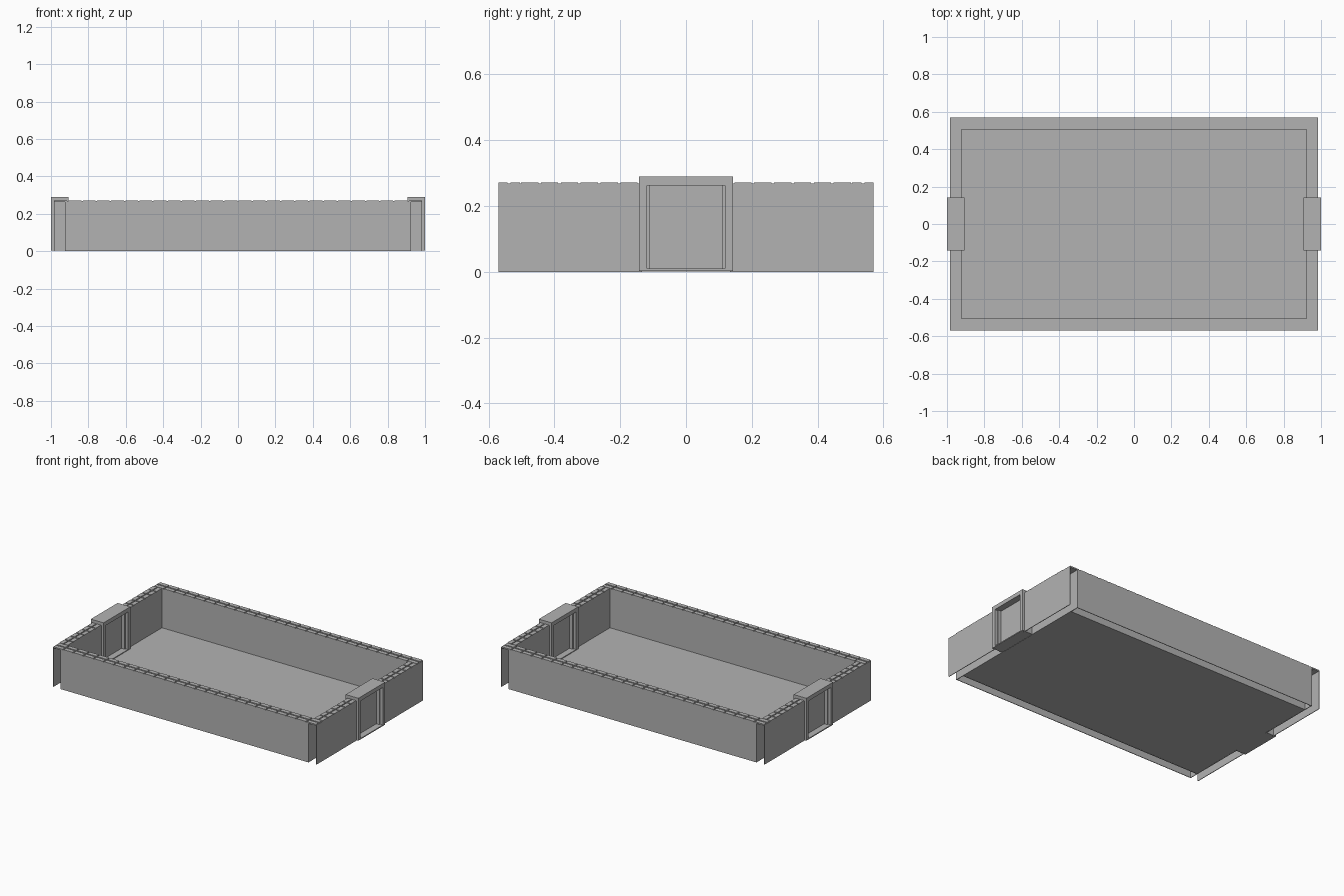
import bpy
import bmesh

cube = bpy.data.objects.get("Cube")
if cube:
    bpy.data.objects.remove(cube, do_unlink=True)

grey = bpy.data.materials.new("plain grey")
grey.use_nodes = True
colour = (0.45, 0.45, 0.45, 1)
grey.diffuse_color = colour
grey.node_tree.nodes["Principled BSDF"].inputs["Base Color"].default_value = colour

# Main dimensions
OUT_X, IN_X = 0.985, 0.922
OUT_Y, IN_Y = 0.57, 0.505
SHEET = 0.004
RIM_LOW, RIM_MID, RIM_TOP = 0.263, 0.268, 0.272
DOOR_Y = 0.143


def boxes(name, spans):
    """One object made of boxes, each given as its x, y and z range."""
    bm = bmesh.new()
    for xs, ys, zs in spans:
        verts = bmesh.ops.create_cube(bm, size=1)["verts"]
        for v in verts:
            for axis, (a, b) in enumerate((xs, ys, zs)):
                v.co[axis] = (a + b) / 2 + v.co[axis] * (b - a)
    mesh = bpy.data.meshes.new(name)
    bm.to_mesh(mesh)
    bm.free()
    mesh.materials.append(grey)
    obj = bpy.data.objects.new(name, mesh)
    bpy.context.collection.objects.link(obj)
    return obj


def flip(span, s):
    """Mirror a range when s is negative."""
    return tuple(sorted((span[0] * s, span[1] * s)))


def tiles(start, end, count, gap=0.008):
    """Even ranges with gaps between them."""
    step = (end - start) / count
    return [(start + i * step + gap / 2, start + (i + 1) * step - gap / 2)
            for i in range(count)]


# Floor
boxes("floor", [((-IN_X, IN_X), (-IN_Y, IN_Y), (0.001, 0.005))])

wall_z = (0, RIM_LOW)
rim_z = (RIM_LOW, RIM_MID)
tile_z = (RIM_MID, RIM_TOP)

# Long hollow walls, open underneath, with a tiled rim
for s, side in ((-1, "front"), (1, "back")):
    boxes(side + "_wall", [
        ((-IN_X, IN_X), flip((OUT_Y - SHEET, OUT_Y), s), wall_z),
        ((-IN_X, IN_X), flip((IN_Y, IN_Y + SHEET), s), wall_z)])
    boxes(side + "_rim", [((-OUT_X, OUT_X), flip((IN_Y, OUT_Y), s), rim_z)])
    rows = [(IN_Y, IN_Y + 0.028), (OUT_Y - 0.028, OUT_Y)]
    boxes(side + "_rim_tiles", [
        (xs, flip(row, s), tile_z)
        for row in rows for xs in tiles(-OUT_X, OUT_X, 26)])

for s, side in ((-1, "right"), (1, "left")):
    # Short hollow walls, split by the doorway and open at their ends
    walls, rims, caps = [], [], []
    for t in (-1, 1):
        ys = flip((DOOR_Y - 0.01, OUT_Y), t)
        walls += [(flip((OUT_X - SHEET, OUT_X), s), ys, wall_z),
                  (flip((IN_X, IN_X + SHEET), s), ys, wall_z)]
        rims.append((flip((IN_X, OUT_X), s), flip((DOOR_Y - 0.01, IN_Y), t), rim_z))
        for row in ((IN_X, IN_X + 0.028), (OUT_X - 0.028, OUT_X)):
            caps += [(flip(row, s), flip(ys, t), tile_z)
                     for ys in tiles(DOOR_Y, IN_Y, 6)]
    boxes(side + "_wall", walls)
    boxes(side + "_rim", rims)
    boxes(side + "_rim_tiles", caps)

    # Doorway: lintel, sill, stepped posts and a recessed panel
    depth = flip((0.905, 1), s)
    boxes(side + "_door_lintel", [(depth, (-DOOR_Y, DOOR_Y), (0.263, 0.29))])
    boxes(side + "_door_sill", [(depth, (-DOOR_Y, DOOR_Y), (0.003, 0.01))])
    posts = []
    for t in (-1, 1):
        posts += [(depth, flip((0.118, DOOR_Y), t), (0.01, 0.263)),
                  (flip((0.925, 0.98), s), flip((0.11, 0.118), t), (0.01, 0.263))]
    boxes(side + "_door_posts", posts)
    boxes(side + "_door_panel",
          [(flip((0.948, 0.957), s), (-0.11, 0.11), (0.01, 0.263))])
